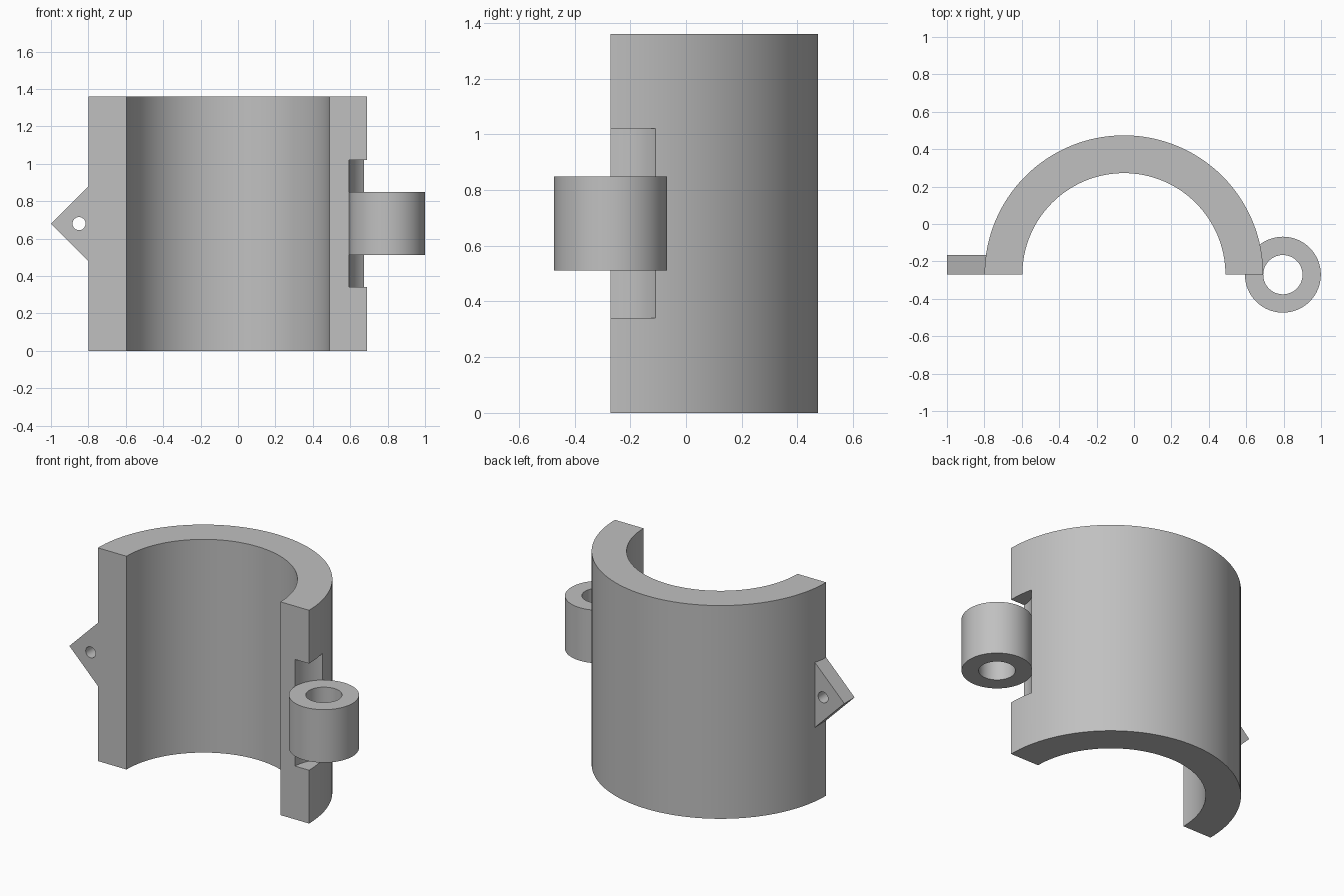
import bpy, bmesh
from math import cos, sin, pi
from mathutils import Vector

default = bpy.data.objects.get("Cube")
if default:
    bpy.data.objects.remove(default, do_unlink=True)

grey = bpy.data.materials.new("plain_grey")
grey.use_nodes = True
grey.diffuse_color = (0.53, 0.53, 0.53, 1)
grey.node_tree.nodes["Principled BSDF"].inputs["Base Color"].default_value = grey.diffuse_color

HEIGHT, MID = 1.36, 0.68
FRONT = -0.271                      # flat split plane of the half shell
SHELL_X, OUTER, INNER = -0.054, 0.745, 0.543
PIN_X, KNUCKLE, BORE = 0.796, 0.203, 0.105


def arc(cx, cy, r, start, end, steps):
    return [(cx + r * cos(start + (end - start) * i / steps),
             cy + r * sin(start + (end - start) * i / steps)) for i in range(steps + 1)]


def circle(cx, cy, r, steps):
    return arc(cx, cy, r, 0, 2 * pi, steps)[:-1]


def prism(name, outline, lo, hi, along_y=False):
    """Extrude an outline along z, or an x-z outline along y."""
    place = (lambda a, b: (a, lo, b)) if along_y else (lambda a, b: (a, b, lo))
    bm = bmesh.new()
    face = bm.faces.new([bm.verts.new(place(a, b)) for a, b in outline])
    new = bmesh.ops.extrude_face_region(bm, geom=[face])["geom"]
    shift = Vector((0, hi - lo, 0)) if along_y else Vector((0, 0, hi - lo))
    bmesh.ops.translate(bm, vec=shift, verts=[g for g in new if isinstance(g, bmesh.types.BMVert)])
    bmesh.ops.recalc_face_normals(bm, faces=bm.faces)
    mesh = bpy.data.meshes.new(name)
    bm.to_mesh(mesh)
    bm.free()
    mesh.materials.append(grey)
    obj = bpy.data.objects.new(name, mesh)
    bpy.context.collection.objects.link(obj)
    return obj


def select(obj):
    bpy.ops.object.select_all(action="DESELECT")
    obj.select_set(True)
    bpy.context.view_layer.objects.active = obj


def cut(obj, cutter):
    cutter.hide_render = True
    mod = obj.modifiers.new("cut", "BOOLEAN")
    mod.operation, mod.solver, mod.object = "DIFFERENCE", "EXACT", cutter
    select(obj)
    bpy.ops.object.modifier_apply(modifier=mod.name)
    bpy.data.objects.remove(cutter, do_unlink=True)


# Half shell with a round clearance notch around the hinge axis
shell = prism("half_shell", arc(SHELL_X, FRONT, OUTER, 0, pi, 64)
              + arc(SHELL_X, FRONT, INNER, pi, 0, 64), 0, HEIGHT)
cut(shell, prism("notch_cutter", circle(PIN_X, FRONT, KNUCKLE, 64), MID - 0.34, MID + 0.34))

# Hinge knuckle with its pin bore
knuckle = prism("hinge_knuckle", circle(PIN_X, FRONT, KNUCKLE, 64), MID - 0.169, MID + 0.169)
cut(knuckle, prism("bore_cutter", circle(PIN_X, FRONT, BORE, 64), 0, HEIGHT))

# Triangular latch tab with a small through hole
tab = prism("latch_tab", [(-1, MID), (-0.79, MID + 0.21), (-0.79, MID - 0.21)],
            FRONT, FRONT + 0.104, along_y=True)
cut(tab, prism("hole_cutter", circle(-0.85, MID, 0.035, 32), -0.5, 0, along_y=True))

for part in (shell, knuckle, tab):
    select(part)
    bpy.ops.object.shade_smooth_by_angle(angle=pi / 6)
